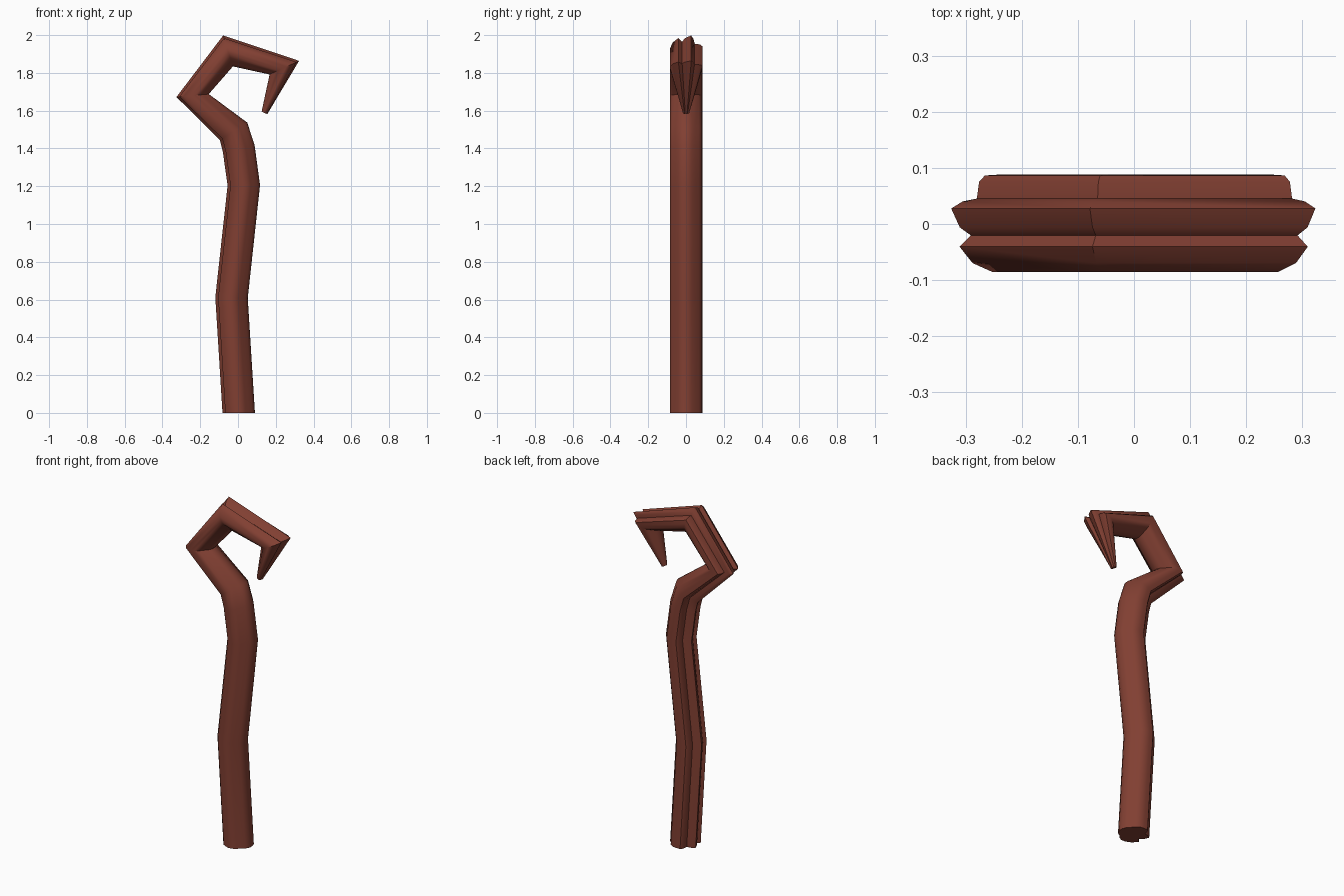
import bpy, bmesh, math
from mathutils import Vector

if "Cube" in bpy.data.objects:
    bpy.data.objects.remove(bpy.data.objects["Cube"])

# Centre line of the staff in the x-z plane: (x, z, scale)
path = [(0.003, 0, 1), (-0.035, 0.61, 1), (0.03, 1.205, 1), (0.003, 1.40, 1),
        (-0.024, 1.49, 1), (-0.241, 1.68, 1), (-0.053, 1.917, 1),
        (0.246, 1.828, 1), (0.14, 1.588, 0.19)]

# Gnarled bark cross-section: (angle from +y towards the outer side, radius)
bark = [(0, .088), (16, .090), (25, .083), (41, .060), (58, .076), (72, .0895),
        (95, .070), (112, .054), (120, .081), (146, .084), (173, .0865),
        (190, .086), (207, .082), (225, .076), (240, .084), (258, .088),
        (275, .087), (292, .084), (308, .078), (325, .084), (343, .088)]

pts = [Vector(p[:2]) for p in path]
dirs = [(b - a).normalized() for a, b in zip(pts, pts[1:])]

# Sweep rings of constant size along the path
bm = bmesh.new()
rings = []
for i, (x, z, s) in enumerate(path):
    t = (dirs[max(i - 1, 0)] + dirs[min(i, len(dirs) - 1)]).normalized()
    if i == 0:
        t = Vector((0, 1))
    ring = []
    for a, r in bark:
        y = s * r * math.cos(math.radians(a))
        u = s * r * math.sin(math.radians(a))
        ring.append(bm.verts.new((x - t.y * u, y, z + t.x * u)))
    rings.append(ring)
n = len(bark)
for a, b in zip(rings, rings[1:]):
    for k in range(n):
        bm.faces.new((a[k], a[(k + 1) % n], b[(k + 1) % n], b[k]))
bm.faces.new(rings[0])
bm.faces.new(rings[-1])
bmesh.ops.recalc_face_normals(bm, faces=bm.faces[:])

mesh = bpy.data.meshes.new("hooked_staff")
bm.to_mesh(mesh)
bm.free()
staff = bpy.data.objects.new("hooked_staff", mesh)
bpy.context.collection.objects.link(staff)

# Red-brown wood
wood = bpy.data.materials.new("red_wood")
wood.diffuse_color = (0.22, 0.05, 0.032, 1)
wood.use_nodes = True
wood.node_tree.nodes["Principled BSDF"].inputs["Base Color"].default_value = wood.diffuse_color
mesh.materials.append(wood)

bpy.context.view_layer.objects.active = staff
staff.select_set(True)
bpy.ops.object.shade_smooth_by_angle(angle=math.radians(40))
